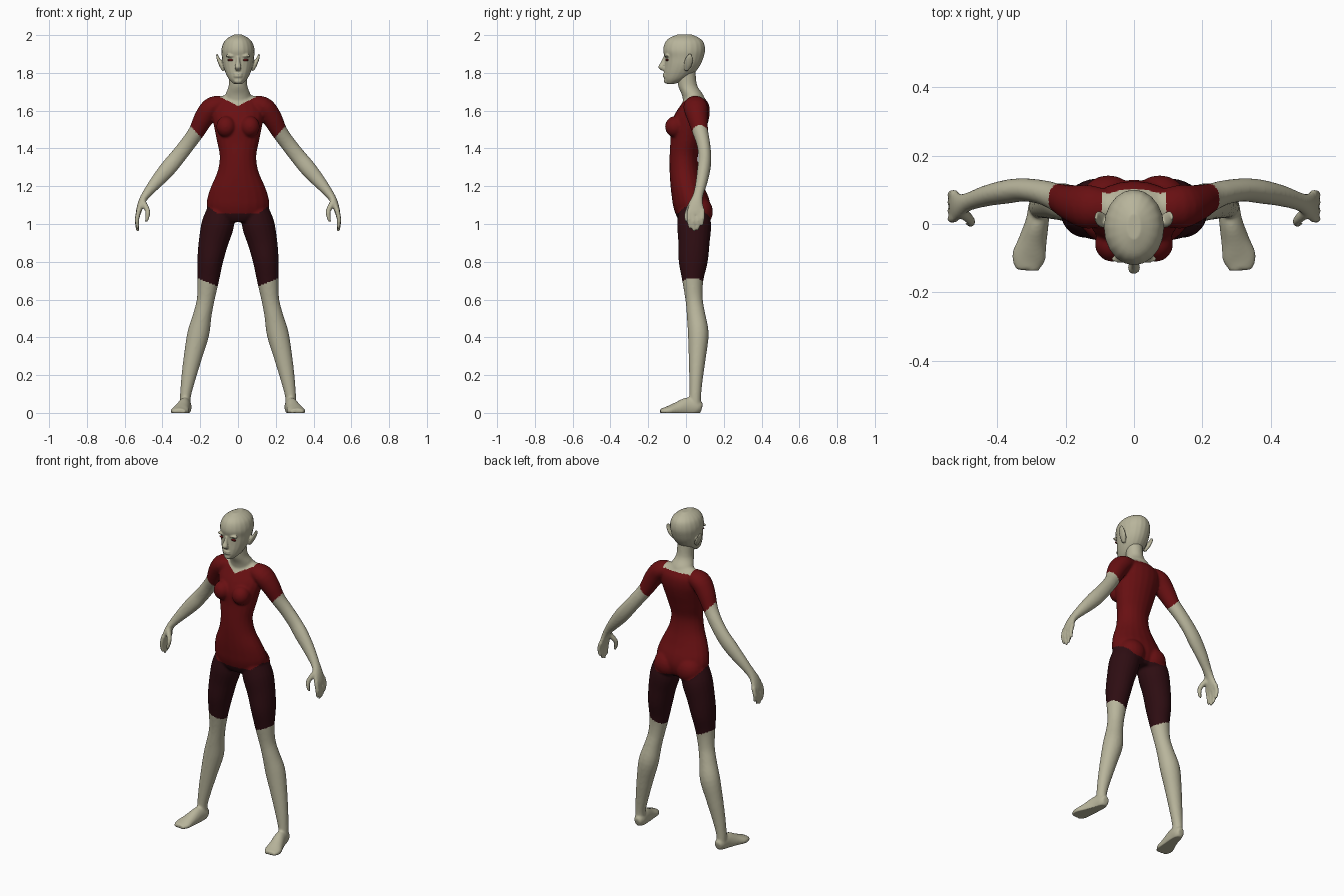
import bpy, bmesh, math
from mathutils import Vector, Matrix

if "Cube" in bpy.data.objects:
    bpy.data.objects.remove(bpy.data.objects["Cube"], do_unlink=True)

X, Y, Z = Vector((1, 0, 0)), Vector((0, 1, 0)), Vector((0, 0, 1))
SIDES = 20


def material(name, rgb):
    mat = bpy.data.materials.new(name)
    mat.use_nodes = True
    color = (*rgb, 1)
    mat.diffuse_color = color
    mat.node_tree.nodes["Principled BSDF"].inputs["Base Color"].default_value = color
    return mat


skin = material("pale skin", (.48, .46, .33))
shirt = material("dark red shirt", (.14, .005, .006))
shorts = material("maroon shorts", (.027, .004, .006))
iris = material("red eyes", (.16, .01, .01))


def spline(rows, steps=4):
    """Smooth the rows of a loft with a Catmull-Rom curve."""
    rows = [Vector(r) for r in rows]
    out = []
    for i in range(len(rows) - 1):
        a, b = rows[max(i - 1, 0)], rows[i]
        c, d = rows[i + 1], rows[min(i + 2, len(rows) - 1)]
        for k in range(steps):
            t = k / steps
            out.append(b + (c - a) * t / 2 + (a * 2 - b * 5 + c * 4 - d) * t ** 2 / 2
                       + (b * 3 - a - c * 3 + d) * t ** 3 / 2)
    return out + [rows[-1]]


def loft(bm, rows, side=1, ref=Y, axis=None):
    """Rows are x, y, z, width radius, depth radius along a path."""
    rows = spline(rows)
    points = [Vector((r[0] * side, r[1], r[2])) for r in rows]
    rings = []
    for i, (p, r) in enumerate(zip(points, rows)):
        t = axis or (points[min(i + 1, len(points) - 1)] - points[max(i - 1, 0)]).normalized()
        v = (ref - t * ref.dot(t)).normalized()
        u = t.cross(v)
        angles = [math.tau * k / SIDES for k in range(SIDES)]
        rings.append([bm.verts.new(p + u * math.cos(a) * r[3] + v * math.sin(a) * r[4])
                      for a in angles])
    for low, high in zip(rings, rings[1:]):
        for k in range(SIDES):
            n = (k + 1) % SIDES
            bm.faces.new((low[k], low[n], high[n], high[k]))
    bm.faces.new(rings[0][::-1])
    bm.faces.new(rings[-1])


def upright(bm, rows):
    """Rows are height, front, back, half width."""
    loft(bm, [(0, (f + b) / 2, z, w, (b - f) / 2) for z, f, b, w in rows], axis=Z)


def blob(bm, centre, size):
    m = Matrix.Translation(centre) @ Matrix.Diagonal((*size, 1))
    bmesh.ops.create_uvsphere(bm, u_segments=20, v_segments=12, radius=1, matrix=m)


def finish(name, bm, mats, voxel=0, smooth=4, rule=None):
    """Fuse overlapping forms into one surface and colour it."""
    bmesh.ops.recalc_face_normals(bm, faces=bm.faces)
    mesh = bpy.data.meshes.new(name)
    bm.to_mesh(mesh)
    bm.free()
    obj = bpy.data.objects.new(name, mesh)
    bpy.context.scene.collection.objects.link(obj)
    if voxel:
        fuse = obj.modifiers.new("fuse", "REMESH")
        fuse.mode = "VOXEL"
        fuse.voxel_size = voxel
        soft = obj.modifiers.new("soften", "SMOOTH")
        soft.factor, soft.iterations = .5, smooth
        bpy.context.view_layer.update()
        graph = bpy.context.evaluated_depsgraph_get()
        mesh = bpy.data.meshes.new_from_object(obj.evaluated_get(graph))
        obj.modifiers.clear()
        obj.data = mesh
        mesh.name = name
    mesh.materials.clear()
    for mat in mats:
        mesh.materials.append(mat)
    for v in mesh.vertices:
        v.co.z = max(v.co.z, 0)
    for face in mesh.polygons:
        face.use_smooth = True
        face.material_index = rule(face.center) if rule else 0


# Torso and neck
body = bmesh.new()
upright(body, [
    (1.01, -.03, .1, .09), (1.04, -.05, .12, .145), (1.09, -.067, .13, .166),
    (1.14, -.075, .12, .162), (1.2, -.082, .095, .142), (1.28, -.087, .07, .108),
    (1.36, -.087, .063, .097), (1.44, -.083, .085, .112), (1.52, -.082, .112, .128),
    (1.58, -.06, .125, .138), (1.63, -.028, .122, .13), (1.665, -.005, .1, .1),
    (1.69, .01, .08, .055)])
loft(body, [(0, .05, 1.61, .07, .06), (0, .036, 1.68, .068, .057),
            (0, .008, 1.735, .049, .051), (0, 0, 1.82, .048, .05)], axis=Z)

for s in (1, -1):
    blob(body, (s * .063, -.058, 1.515), (.052, .053, .056))
    blob(body, (s * .075, .068, 1.065), (.082, .075, .08))
    # Leg
    loft(body, [
        (.085, .035, 1.09, .07, .075), (.106, .043, 1, .086, .09),
        (.131, .042, .9, .078, .083), (.148, .038, .8, .068, .077),
        (.158, .036, .7, .057, .056), (.171, .043, .6, .047, .046),
        (.188, .053, .52, .049, .049), (.21, .065, .42, .058, .055),
        (.238, .06, .3, .049, .046), (.263, .053, .18, .038, .036),
        (.278, .049, .09, .029, .031), (.28, .048, .03, .028, .032)], s)
    # Foot
    loft(body, [
        (.277, .084, .025, .02, .025), (.277, .06, .03, .031, .04),
        (.283, .01, .03, .034, .052), (.297, -.05, .018, .042, .038),
        (.309, -.1, .01, .05, .024), (.312, -.136, .008, .034, .014)], s, ref=Z)
    # Arm and palm
    loft(body, [
        (.05, .05, 1.635, .04, .045), (.13, .05, 1.622, .054, .064),
        (.178, .06, 1.565, .053, .055), (.22, .076, 1.488, .043, .042),
        (.265, .092, 1.425, .041, .036), (.32, .1, 1.355, .042, .034),
        (.37, .095, 1.295, .043, .035), (.43, .083, 1.225, .035, .031),
        (.483, .066, 1.16, .024, .027), (.508, .056, 1.12, .019, .034),
        (.522, .052, 1.08, .016, .045), (.53, .052, 1.05, .013, .043)], s)
    # Fingers and thumb
    for k, length in enumerate((.085, .1, .092, .07)):
        y = .017 + k * .024
        loft(body, [(.524, y, 1.075, .013, .012), (.535, y - .002, 1.065 - length / 2, .012, .012),
                    (.53, y + (.05 - y) * .15, 1.06 - length, .008, .008)], s)
    loft(body, [(.503, .035, 1.115, .016, .018), (.48, .012, 1.075, .014, .014),
                (.478, .003, 1.045, .012, .012), (.487, .002, 1.01, .008, .008)], s)


def clothing(c):
    """Pick skin, shirt or shorts from the hem and neck lines."""
    x, y, z = abs(c.x), c.y, c.z
    if z > .9 and x > .17 + max(0, 1.3 - z) * .3:
        return 0 if x * .77 - z * .64 > -.781 else 1
    neckline = 1.625 + x * .5 if y < .04 else 1.66
    if z > neckline and x < .095:
        return 0
    if z > 1.055 - .25 * max(y, 0) + max(0, x - .11) * .8:
        return 1
    return 2 if z > .69 + (x - .157) * .4 else 0


finish("body", body, (skin, shirt, shorts), .0065, 6, clothing)

# Head with face and ears
head = bmesh.new()
upright(head, [
    (1.742, -.103, -.06, .024), (1.765, -.115, 0, .047), (1.8, -.116, .045, .066),
    (1.84, -.113, .075, .079), (1.88, -.113, .092, .085), (1.92, -.121, .101, .088),
    (1.96, -.111, .094, .077), (1.985, -.088, .07, .054), (2.003, -.045, .03, .02)])
loft(head, [(0, -.11, 1.885, .008, .01), (0, -.12, 1.855, .011, .014),
            (0, -.129, 1.83, .018, .018), (0, -.118, 1.812, .012, .01)], axis=Z)
for z in (1.793, 1.782):
    blob(head, (0, -.112, z), (.024, .011, .006))
blob(head, (0, -.104, 1.757), (.022, .013, .014))
for s in (1, -1):
    blob(head, (s * .036, -.102, 1.89), (.032, .012, .008))
    loft(head, [(.076, .002, 1.812, .008, .01), (.09, .01, 1.845, .012, .022),
                (.106, .018, 1.878, .008, .02), (.112, .022, 1.9, .004, .007)], s)
finish("head", head, (skin,), .0045, 3)

# Eyes
for s, name in ((1, "left_eye"), (-1, "right_eye")):
    eye = bmesh.new()
    blob(eye, (s * .038, -.1, 1.868), (.018, .008, .006))
    finish(name, eye, (iris,))
